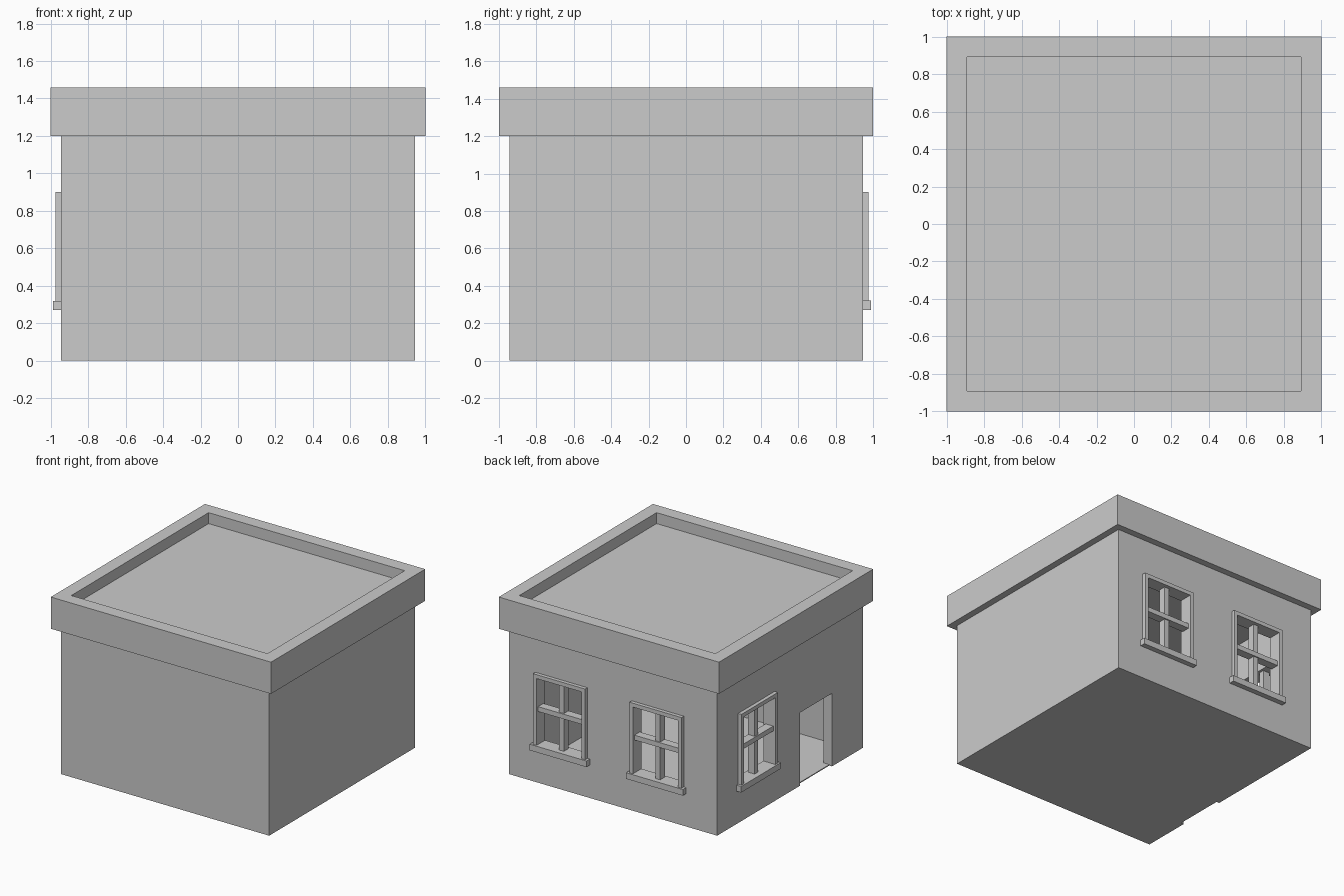
import bpy, bmesh, math
from mathutils import Matrix, Vector

if "Cube" in bpy.data.objects:
    bpy.data.objects.remove(bpy.data.objects["Cube"])

WALL, INNER, WALL_TOP = 0.945, 0.865, 1.20


def boxes(name, spans, matrix=Matrix.Identity(4)):
    """One object from boxes given as (x0, x1, y0, y1, z0, z1)."""
    bm = bmesh.new()
    for x0, x1, y0, y1, z0, z1 in spans:
        centre = Vector((x0 + x1, y0 + y1, z0 + z1)) / 2
        m = Matrix.Translation(centre) @ Matrix.Diagonal((x1 - x0, y1 - y0, z1 - z0, 1))
        bmesh.ops.create_cube(bm, size=1, matrix=matrix @ m)
    mesh = bpy.data.meshes.new(name)
    bm.to_mesh(mesh)
    bm.free()
    obj = bpy.data.objects.new(name, mesh)
    bpy.context.collection.objects.link(obj)
    return obj


def cut(target, cutter):
    """Subtract a cutter, apply the result and remove the cutter."""
    mod = target.modifiers.new("cut", 'BOOLEAN')
    mod.operation, mod.solver, mod.object = 'DIFFERENCE', 'EXACT', cutter
    cutter.hide_render = True
    bpy.context.view_layer.objects.active = target
    bpy.ops.object.modifier_apply(modifier=mod.name)
    bpy.data.objects.remove(cutter)


# Hollow walls with a door opening on the left side
walls = boxes("walls", [(-WALL, WALL, -WALL, WALL, 0, WALL_TOP)])
cut(walls, boxes("room_cutter", [(-INNER, INNER, -INNER, INNER, -0.1, 1.3)]))
cut(walls, boxes("door_cutter", [(-1.1, -0.7, -0.545, -0.13, -0.1, 0.60)]))

# Thin floor, set back slightly from the wall face
boxes("floor", [(-0.92, 0.92, -0.92, 0.92, 0, 0.008)])

# Flat roof with a sunken top inside a parapet
roof = boxes("roof", [(-1, 1, -1, 1, WALL_TOP, 1.46)])
bm = bmesh.new()
bm.from_mesh(roof.data)
bm.normal_update()
top = max(bm.faces, key=lambda f: f.calc_center_median().z)
bmesh.ops.inset_region(bm, faces=[top], thickness=0.155)
sunk = bmesh.ops.extrude_discrete_faces(bm, faces=[top])["faces"][0]
bmesh.ops.translate(bm, verts=sunk.verts, vec=(0, 0, -0.09))
bm.to_mesh(roof.data)
bm.free()


# Windows: built facing +y, then turned onto their wall
def window(name, offset, angle):
    m = Matrix.Rotation(angle, 4, 'Z') @ Matrix.Translation((offset, 0, 0))
    half, rim, bar, out = 0.237, 0.032, 0.022, 0.975
    inner = half - rim
    cut(walls, boxes("window_cutter", [(-inner, inner, 0.7, 1.1, 0.32, 0.90 - rim)], m))
    boxes(name + "_frame", [
        (-half, -inner, 0.94, out, 0.32, 0.90),
        (inner, half, 0.94, out, 0.32, 0.90),
        (-inner, inner, 0.94, out, 0.90 - rim, 0.90)], m)
    boxes(name + "_sill", [(-0.258, 0.258, 0.94, 0.988, 0.27, 0.32)], m)
    boxes(name + "_bars", [
        (-bar, bar, 0.885, 0.945, 0.32, 0.90 - rim),
        (-inner, inner, 0.885, 0.955, 0.59, 0.63)], m)


window("back_window_1", 0.47, 0)
window("back_window_2", -0.405, 0)
window("left_window", 0.437, math.pi / 2)
